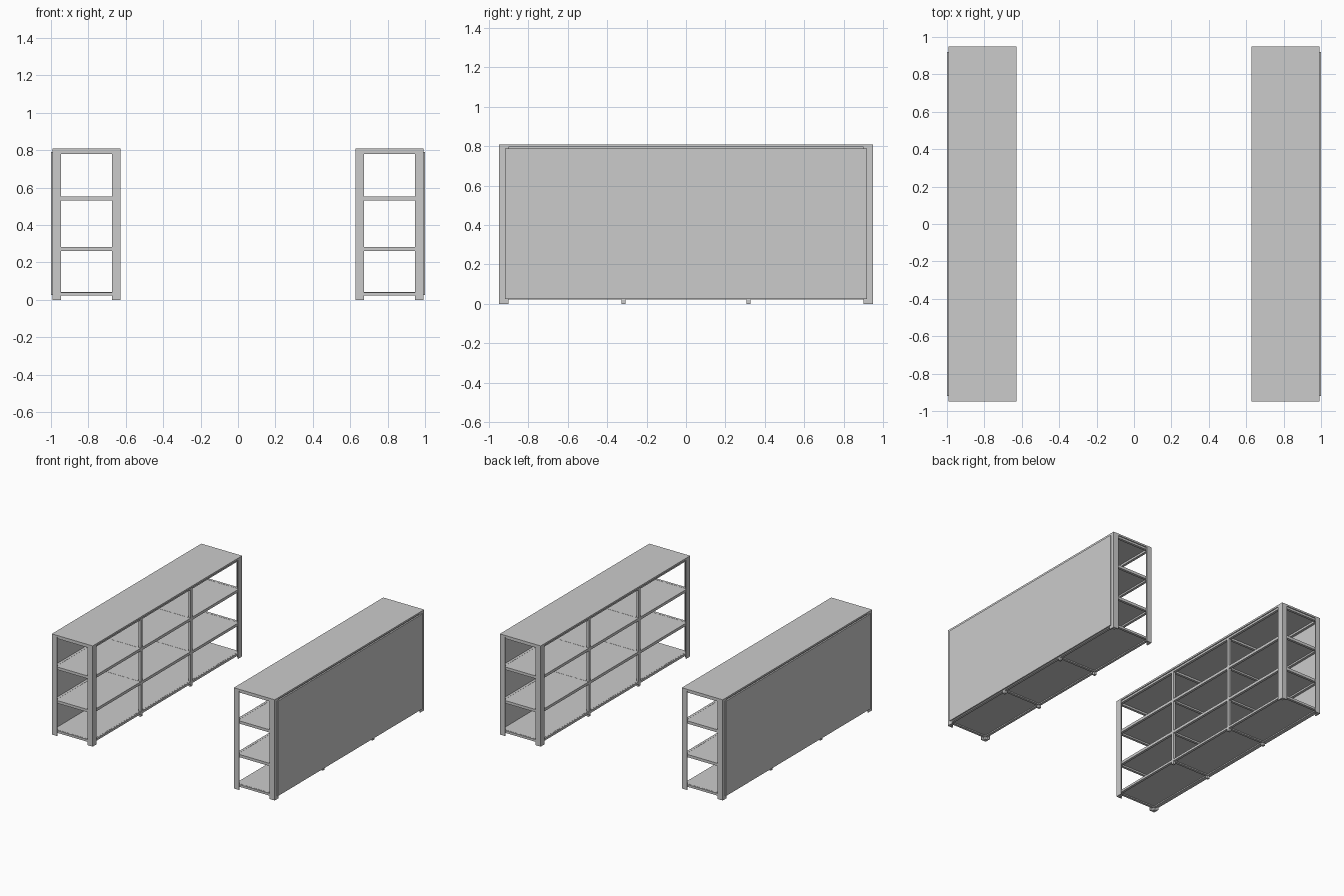
import bpy, bmesh

if "Cube" in bpy.data.objects:
    bpy.data.objects.remove(bpy.data.objects["Cube"])

# Outer frame limits of the right-hand unit (left one is mirrored)
X0, X1, Y, H = 0.628, 0.992, 0.95, 0.81
A = 0.046      # angle-iron leg width
T = 0.008      # angle-iron thickness
B = 0.02       # square bar size
IX0, IX1, IY = X0 + T, X1 - T, Y - T


def boxes(name, items):
    """One object made of boxes (x0, x1, y0, y1, z0, z1), mirrored across x = 0."""
    bm = bmesh.new()
    for side in (1, -1):
        for x0, x1, y0, y1, z0, z1 in items:
            vs = bmesh.ops.create_cube(bm, size=1)["verts"]
            for v in vs:
                v.co.x = side * ((x0 + x1) / 2 + v.co.x * (x1 - x0))
                v.co.y = (y0 + y1) / 2 + v.co.y * (y1 - y0)
                v.co.z = (z0 + z1) / 2 + v.co.z * (z1 - z0)
    bmesh.ops.recalc_face_normals(bm, faces=bm.faces)
    me = bpy.data.meshes.new(name)
    bm.to_mesh(me)
    bm.free()
    ob = bpy.data.objects.new(name, me)
    bpy.context.collection.objects.link(ob)
    return ob


# Corner posts: L-shaped angle with a square bar nested inside
angles, bars = [], []
for s in (-1, 1):
    ya, yb = sorted((s * Y, s * IY))
    yc, yd = sorted((s * IY, s * (Y - A - 0.004)))
    ye, yf = sorted((s * IY, s * (IY - B)))
    for xa, xb, xc, xd in ((X0, X0 + A, X0, IX0), (X1 - A, X1, IX1, X1)):
        angles += [(xa, xb, ya, yb, 0, H - 0.01), (xc, xd, yc, yd, 0, H - 0.01)]
    for xa in (IX0, IX1 - B):
        bars.append((xa, xa + B, ye, yf, 0, H - 0.01))
boxes("corner_angles", angles)
boxes("corner_bars", bars)

# Thin intermediate posts
mids = [(xa, xa + B, y - B / 2, y + B / 2, 0, H - 0.02)
        for xa in (IX0, IX1 - B) for y in (-0.317, 0.317)]
boxes("middle_posts", mids)

# Rails around every level, cross bars and the shelf boards
levels = [(0.022, 0.04), (0.26, 0.282), (0.53, 0.552), (0.78, 0.80)]
rails, shelves = [], []
for i, (z0, z1) in enumerate(levels):
    for xa in (IX0, IX1 - B):
        rails.append((xa, xa + B, -IY, IY, z0, z1))
    for y in (-IY + B / 2, -0.317, 0.317, IY - B / 2):
        rails.append((IX0 + B, IX1 - B, y - B / 2, y + B / 2, z0, z1))
    if i < 3:
        shelves.append((IX0 + B / 2, IX1 - B / 2, -IY + B / 2, IY - B / 2,
                        z1 - 0.009, z1 - 0.001 if i else z1 + 0.001))
boxes("rails", rails)
boxes("shelves", shelves)

# Top board and closed outer panel
boxes("top_board", [(X0, X1, -Y, Y, H - 0.014, H)])
boxes("back_panel", [(X1 - 0.004, 1.0, -0.92, 0.92, 0.026, 0.79)])
